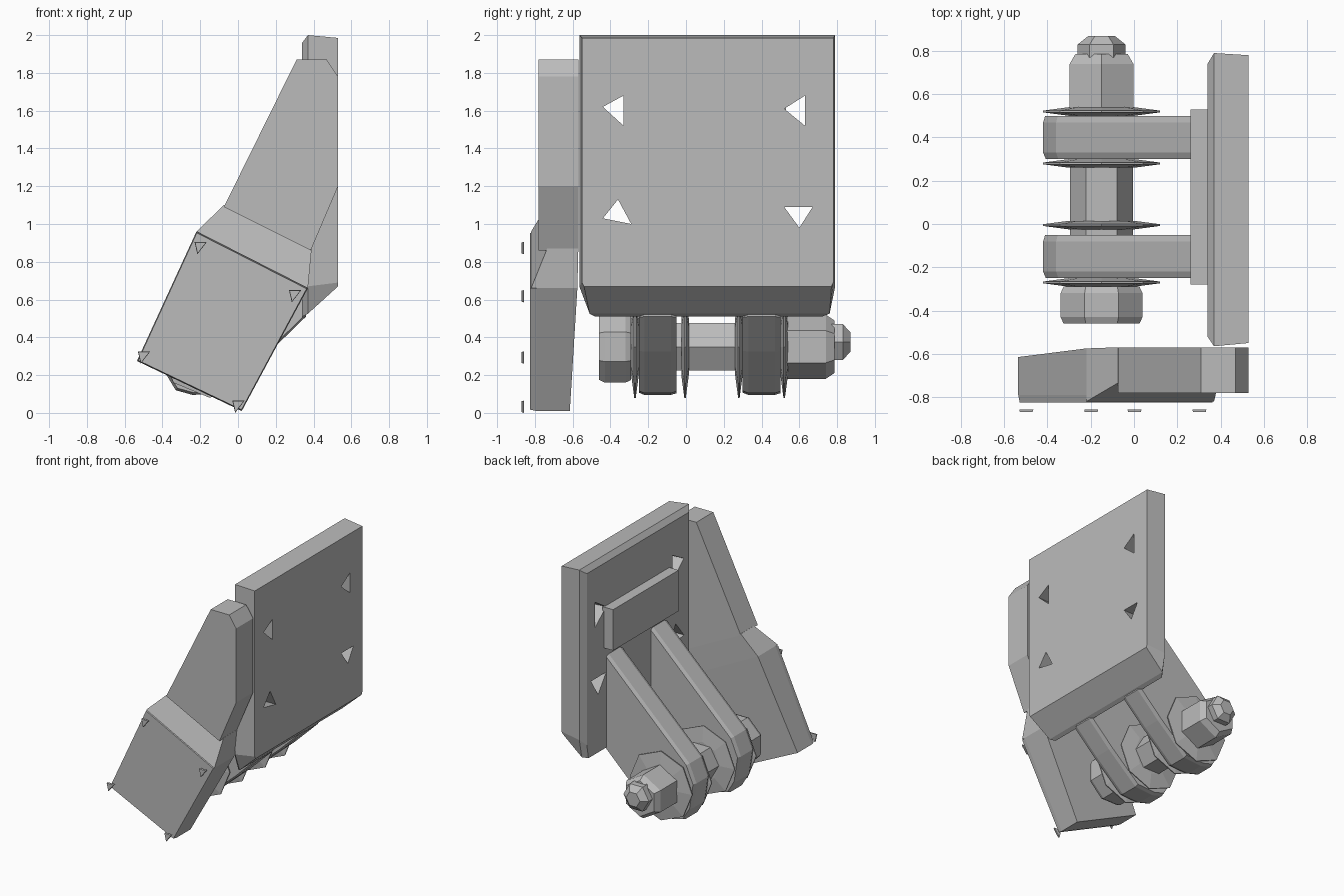
import bpy, bmesh, math
from mathutils import Vector

if "Cube" in bpy.data.objects:
    bpy.data.objects.remove(bpy.data.objects["Cube"])

steel = bpy.data.materials.new("grey_steel")
steel.diffuse_color = (0.5, 0.5, 0.5, 1)
steel.use_nodes = True
steel.node_tree.nodes["Principled BSDF"].inputs["Base Color"].default_value = steel.diffuse_color


def loft(name, rings):
    """Closed solid through rings that have equal point counts."""
    bm = bmesh.new()
    loops = [[bm.verts.new(p) for p in r] for r in rings]
    for a, b in zip(loops, loops[1:]):
        for i in range(len(a)):
            j = (i + 1) % len(a)
            bm.faces.new((a[i], a[j], b[j], b[i]))
    bm.faces.new(loops[0])
    bm.faces.new(loops[-1])
    bmesh.ops.recalc_face_normals(bm, faces=bm.faces)
    me = bpy.data.meshes.new(name)
    bm.to_mesh(me)
    bm.free()
    me.materials.append(steel)
    ob = bpy.data.objects.new(name, me)
    bpy.context.collection.objects.link(ob)
    return ob


def along_y(outline, y, scale=1.0):
    """xz outline placed at y, optionally shrunk about its middle."""
    cx = sum(p[0] for p in outline) / len(outline)
    cz = sum(p[1] for p in outline) / len(outline)
    return [(cx + (x - cx) * scale, y, cz + (z - cz) * scale) for x, z in outline]


def turned(name, sides, profile, x=-0.15, z=0.35, turn=0.0):
    """Faceted part around the pin axis; profile is (y, radius)."""
    ang = [2 * math.pi * (i + turn) / sides for i in range(sides)]
    return loft(name, [[(x + r * math.cos(a), y, z + r * math.sin(a)) for a in ang]
                       for y, r in profile])


# Main square plate with bevelled rim and sloped bottom
def plate_ring(x, y0, y1, yb0, yb1, z0, zc, z1):
    return [(x, yb0, z0), (x, yb1, z0), (x, y1, zc), (x, y1, z1), (x, y0, z1), (x, y0, zc)]

plate = loft("main_plate", [
    plate_ring(0.34, -0.52, 0.74, -0.48, 0.72, 0.51, 0.62, 1.96),
    plate_ring(0.37, -0.565, 0.79, -0.51, 0.76, 0.525, 0.67, 2.0),
    plate_ring(0.53, -0.55, 0.78, -0.54, 0.77, 0.67, 0.69, 1.985)])

# Triangular mounting holes, wider at the rear
holes = [[(-0.44, 1.62), (-0.33, 1.68), (-0.33, 1.52)],
         [(0.52, 1.61), (0.63, 1.68), (0.63, 1.52)],
         [(-0.44, 1.03), (-0.36, 1.13), (-0.29, 1.00)],
         [(0.52, 1.09), (0.67, 1.09), (0.60, 0.98)]]
for tri in holes:
    cy = sum(p[0] for p in tri) / 3
    cz = sum(p[1] for p in tri) / 3
    cutter = loft("hole_cutter", [
        [(x, cy + (y - cy) * s, cz + (z - cz) * s) for y, z in tri]
        for x, s in ((0.3, 1.3), (0.53, 1.0), (0.6, 1.0))])
    cutter.hide_render = True
    cutter.hide_set(True)
    mod = plate.modifiers.new("hole", 'BOOLEAN')
    mod.object = cutter
    mod.operation = 'DIFFERENCE'
    mod.solver = 'EXACT'

# Backing strip above the lugs
loft("backing_strip", [[(x, -0.28, 1.30), (x, 0.53, 1.30), (x, 0.53, 1.62), (x, -0.28, 1.62)]
                       for x in (0.26, 0.35)])

# Two pin lugs
lug = [(0.36, 1.25), (-0.36, 0.56), (-0.42, 0.42), (-0.39, 0.22), (-0.33, 0.12),
       (-0.24, 0.095), (-0.08, 0.105), (0.17, 0.325), (0.36, 0.51)]
for y in (-0.25, 0.30):
    loft("pin_lug", [along_y(lug, y, 0.96), along_y(lug, y + 0.03),
                     along_y(lug, y + 0.17), along_y(lug, y + 0.2, 0.97)])

# Pin, head, nut, threaded end and washers
turned("pin_shaft", 6, [(-0.30, 0.145), (0.56, 0.145)])
turned("pin_head", 8, [(-0.46, 0.19), (-0.43, 0.205), (-0.32, 0.205), (-0.29, 0.19)], turn=0.5)
turned("pin_nut", 6, [(0.53, 0.17), (0.74, 0.17), (0.785, 0.14)], turn=0.5)
turned("pin_end", 6, [(0.77, 0.11), (0.83, 0.11), (0.87, 0.06)], z=0.375)
for y in (-0.27, -0.005, 0.28, 0.52):
    turned("washer", 8, [(y - 0.02, 0.15), (y - 0.004, 0.27), (y + 0.004, 0.27), (y + 0.02, 0.15)])

# Side wing: upper blade
blade = [(0.31, 1.87), (0.47, 1.87), (0.53, 1.78), (0.53, 1.20), (0.385, 0.86), (-0.075, 1.09)]
loft("wing_blade", [along_y(blade, -0.78), along_y(blade, -0.57)])

# Side wing: sloped neck joining blade and pad
neck_top = [(-0.075, 1.10), (0.39, 0.87)]
neck_low = [(-0.22, 0.96), (0.37, 0.66)]
loft("wing_neck", [
    [(x, y, z) for (x, z), y in zip((p[0], p[1], p[1], p[0]), ys)]
    for p, ys in ((neck_top, (-0.735,) * 2 + (-0.57,) * 2),
                  (neck_low, (-0.82,) * 2 + (-0.575,) * 2))])

# Side wing: lower pad
pad = [(-0.22, 0.96), (0.37, 0.66), (0.02, 0.01), (-0.535, 0.275)]
back = [(x, -0.575 if i < 2 else -0.615, z) for i, (x, z) in enumerate(pad)]
loft("wing_pad", [along_y(pad, -0.825, 0.985), along_y(pad, -0.79), back])

# Small pointed corner fasteners in front of the pad
for x, z in ((-0.50, 0.30), (0.0, 0.04), (0.30, 0.625), (-0.20, 0.88)):
    tri = [(x - 0.03, z + 0.025), (x + 0.035, z + 0.025), (x - 0.015, z - 0.04)]
    loft("corner_fastener", [along_y(tri, -0.87, 0.9), along_y(tri, -0.857)])
